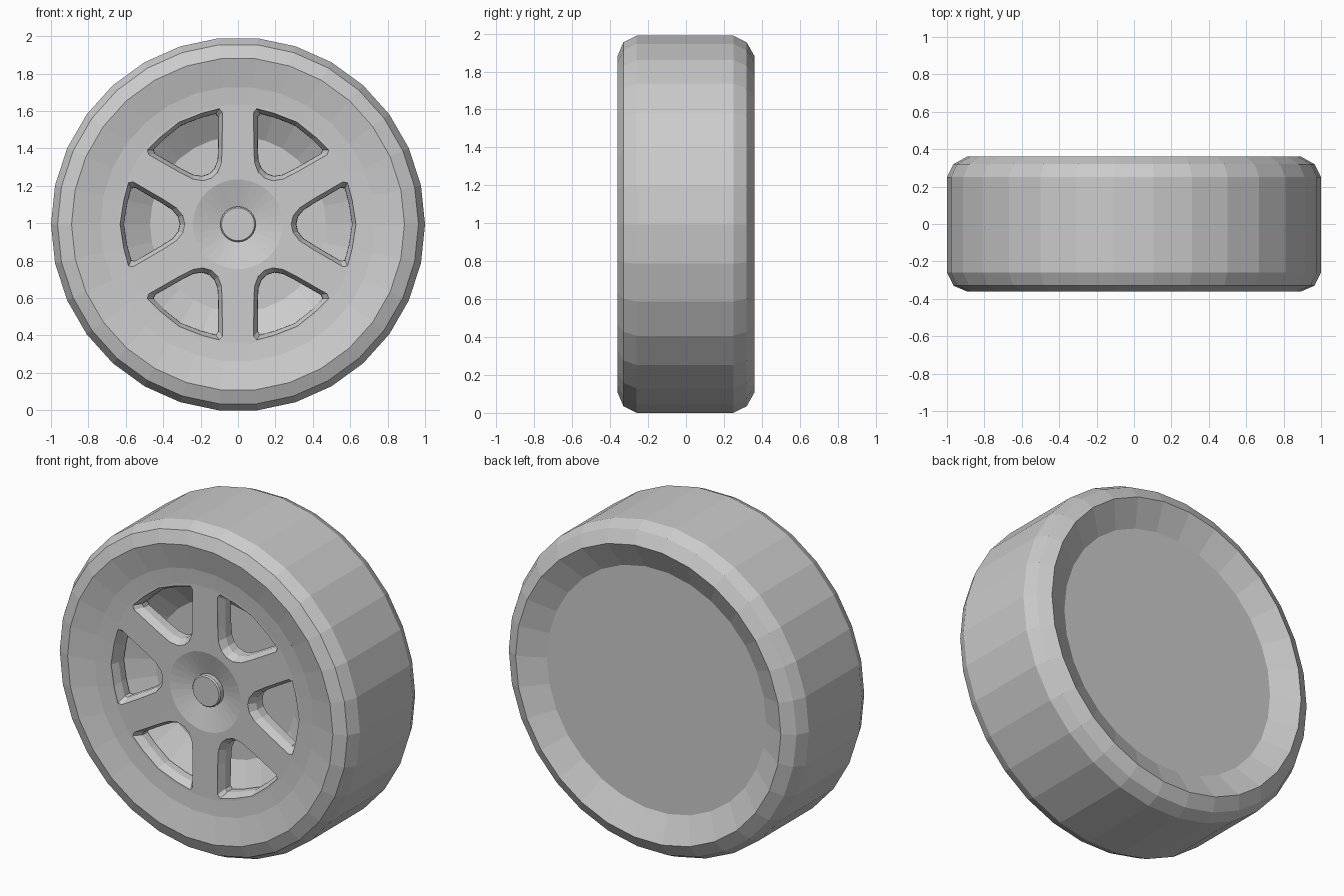
import bpy, bmesh
from math import sin, cos, pi

cube = bpy.data.objects.get("Cube")
if cube:
    bpy.data.objects.remove(cube, do_unlink=True)

SIDES = 30
AXLE_Z = cos(pi / SIDES)  # flat tread segment rests on the ground

grey = bpy.data.materials.new("plain_grey")
grey.use_nodes = True
colour = (0.6, 0.6, 0.6, 1)
grey.diffuse_color = colour
grey.node_tree.nodes["Principled BSDF"].inputs["Base Color"].default_value = colour


def add_object(name, bm):
    bmesh.ops.recalc_face_normals(bm, faces=bm.faces)
    mesh = bpy.data.meshes.new(name)
    bm.to_mesh(mesh)
    bm.free()
    mesh.materials.append(grey)
    obj = bpy.data.objects.new(name, mesh)
    bpy.context.collection.objects.link(obj)
    obj.location.z = AXLE_Z
    return obj


def loft(bm, rings):
    """Skin a list of matching vertex loops and cap both ends."""
    n = len(rings[0])
    for a, b in zip(rings, rings[1:]):
        for i in range(n):
            j = (i + 1) % n
            bm.faces.new((a[i], a[j], b[j], b[i]))
    bm.faces.new(rings[0])
    bm.faces.new(rings[-1])


def lathe(name, profile, sides=SIDES):
    """Turn (radius, y) points about the axle."""
    bm = bmesh.new()
    rings = [[bm.verts.new((r * cos(2 * pi * i / sides), y, r * sin(2 * pi * i / sides)))
              for i in range(sides)] for r, y in profile]
    loft(bm, rings)
    return add_object(name, bm)


# Tyre with its dished back and the bowl behind the spokes
lathe("tyre", [(0.47, -0.12), (0.645, -0.23), (0.73, -0.322), (0.89, -0.362),
               (0.965, -0.33), (1, -0.26), (1, 0.25), (0.965, 0.32),
               (0.89, 0.362), (0.735, 0.283)])

# Spoked rim face, cut from a dished disc
rim = lathe("spoked_rim", [(0.09, -0.272), (0.24, -0.314), (0.64, -0.316), (0.735, -0.324),
                           (0.65, -0.225), (0.24, -0.21), (0.09, -0.2)])

# Window outline: rounded tip towards the hub, curved edge towards the tyre
half = [(0.295, 0.045), (0.33, 0.088), (0.40, 0.133), (0.56, 0.226),
        (0.585, 0.222), (0.61, 0.13)]
outline = [(0.285, 0)] + half + [(0.63, 0)] + [(x, -z) for x, z in reversed(half)]
CENTRE = 0.48
bm = bmesh.new()
for k in range(6):
    c, s = cos(k * pi / 3), sin(k * pi / 3)
    rings = []
    for scale, y in [(1.04, -0.4), (1.0, -0.31), (0.87, -0.27), (0.85, -0.14)]:
        pts = [(CENTRE + (x - CENTRE) * scale, z * scale) for x, z in outline]
        rings.append([bm.verts.new((x * c - z * s, y, x * s + z * c)) for x, z in pts])
    loft(bm, rings)
cutter = add_object("window_cutter", bm)
cutter.hide_render = True

cut = rim.modifiers.new("windows", "BOOLEAN")
cut.object = cutter
cut.operation = "DIFFERENCE"
cut.solver = "EXACT"
bpy.context.view_layer.objects.active = rim
bpy.ops.object.modifier_apply(modifier=cut.name)
bpy.data.objects.remove(cutter, do_unlink=True)

# Round cap on the hub
lathe("hub_cap", [(0.095, -0.21), (0.095, -0.3), (0.088, -0.308)], 24)
